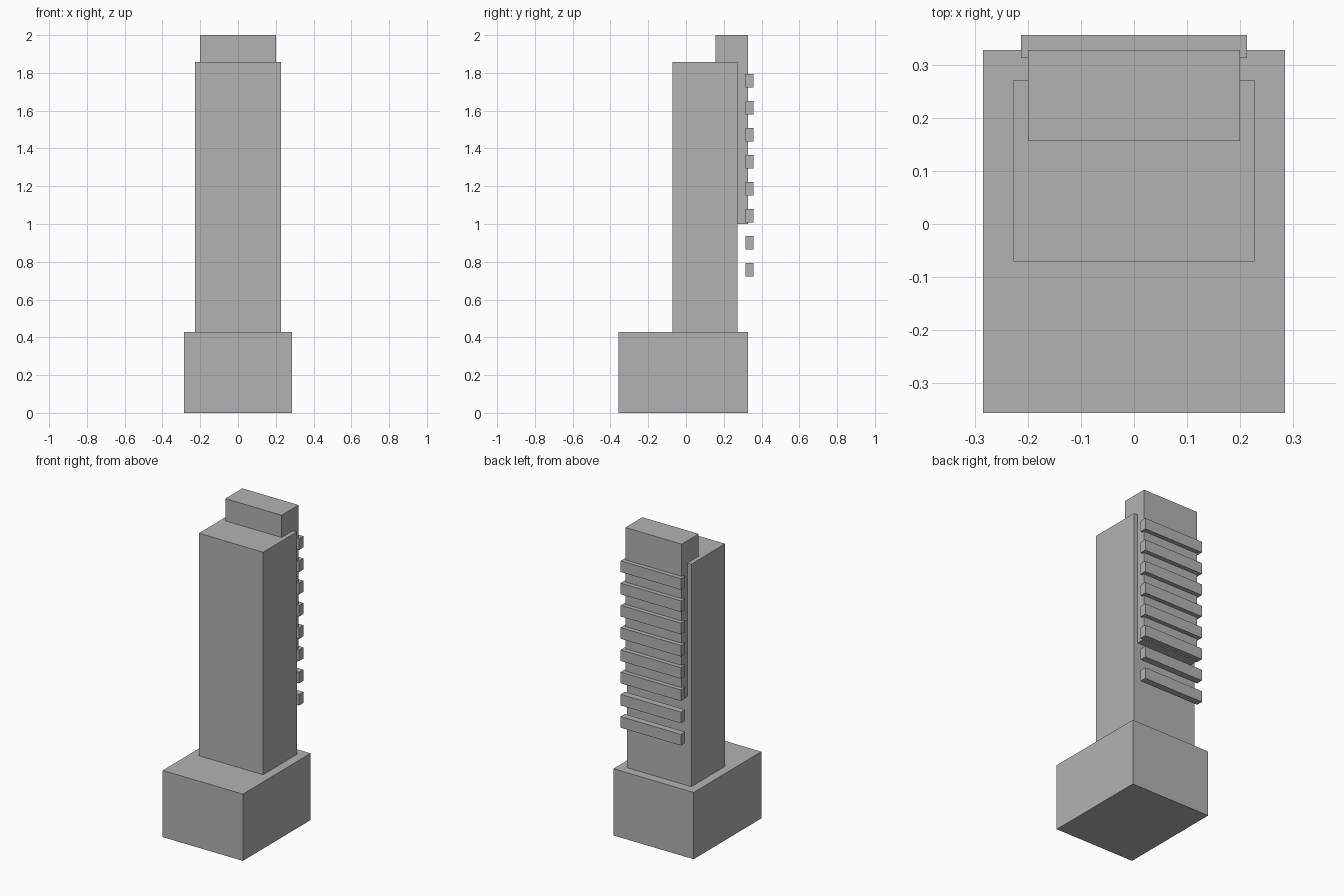
import bpy

cube = bpy.data.objects.get("Cube")
if cube:
    bpy.data.objects.remove(cube, do_unlink=True)

GREY = (0.45, 0.45, 0.45, 1)
mat = bpy.data.materials.new("concrete grey")
mat.use_nodes = True
mat.diffuse_color = GREY
mat.node_tree.nodes["Principled BSDF"].inputs["Base Color"].default_value = GREY

U = 1 / 7   # one storey


def block(name, half_width, y0, y1, z0, z1):
    """Box centred on x, spanning y0..y1 and z0..z1."""
    bpy.ops.mesh.primitive_cube_add(size=1, location=(0, (y0 + y1) / 2, (z0 + z1) / 2))
    ob = bpy.context.object
    ob.name = name
    ob.scale = (2 * half_width, y1 - y0, z1 - z0)
    bpy.ops.object.transform_apply(location=False, rotation=False, scale=True)
    ob.data.materials.append(mat)
    return ob


# Podium, main shaft and the taller rear core
block("podium", 0.285, -0.357, 0.329, 0, 3 * U)
block("tower_shaft", 0.228, -0.071, 0.272, 3 * U, 13 * U)
block("rear_core", 0.2, 0.157, 0.329, 7 * U, 14 * U)

# Balcony slats, one per storey up the back
for i in range(8):
    z = (5.05 + i) * U
    block(f"balcony_{i + 1}", 0.214, 0.314, 0.357, z, z + U / 2)
